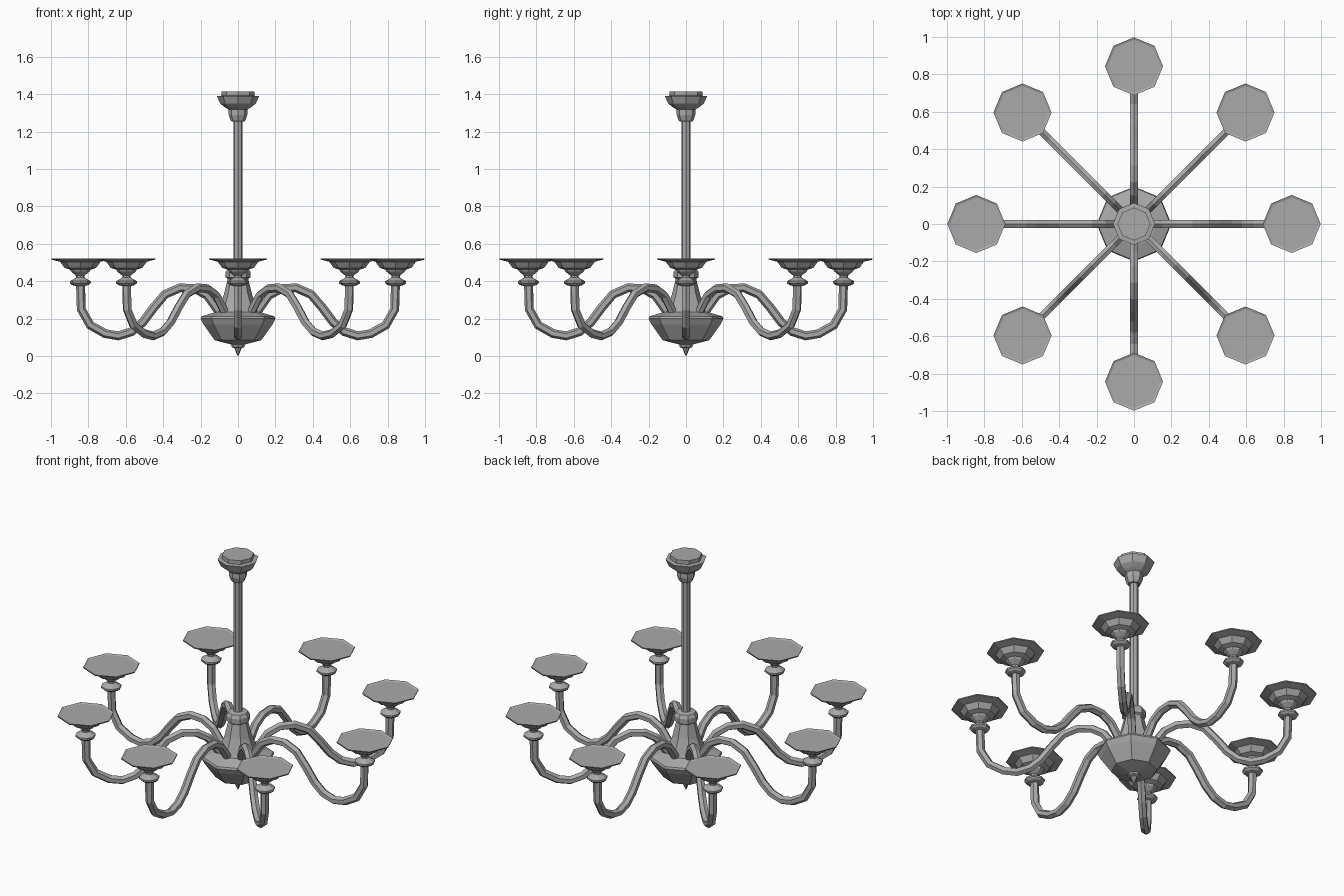
import bpy, bmesh, math
from mathutils import Matrix, Vector

cube = bpy.data.objects.get("Cube")
if cube:
    bpy.data.objects.remove(cube)

metal = bpy.data.materials.new("grey_metal")
metal.use_nodes = True
GREY = (0.4, 0.4, 0.4, 1)
metal.diffuse_color = GREY
metal.node_tree.nodes["Principled BSDF"].inputs["Base Color"].default_value = GREY


def make_object(name, bm, matrix):
    bmesh.ops.remove_doubles(bm, verts=bm.verts, dist=0.0001)
    bmesh.ops.recalc_face_normals(bm, faces=bm.faces)
    mesh = bpy.data.meshes.new(name)
    bm.to_mesh(mesh)
    bm.free()
    mesh.materials.append(metal)
    obj = bpy.data.objects.new(name, mesh)
    obj.matrix_world = matrix
    bpy.context.collection.objects.link(obj)
    return obj


def skin(bm, rings):
    """Join successive rings of points with quads and cap both ends."""
    loops = [[bm.verts.new(p) for p in ring] for ring in rings]
    n = len(loops[0])
    for a, b in zip(loops, loops[1:]):
        for i in range(n):
            j = (i + 1) % n
            bm.faces.new((a[i], a[j], b[j], b[i]))
    bm.faces.new(loops[0])
    bm.faces.new(loops[-1])


def lathe(name, profile, matrix=Matrix(), sides=8):
    bm = bmesh.new()
    turns = [math.tau * i / sides for i in range(sides)]
    skin(bm, [[(r * math.cos(t), r * math.sin(t), z) for t in turns] for r, z in profile])
    return make_object(name, bm, matrix)


def tube(name, path, radius, matrix, sides=6):
    """Sweep a polygon along a path lying in the xz plane."""
    pts = [Vector((x, 0, z)) for x, z in path]
    rings = []
    for i, p in enumerate(pts):
        d = (pts[min(i + 1, len(pts) - 1)] - pts[max(i - 1, 0)]).normalized()
        side = Vector((0, 1, 0))
        up = d.cross(side)
        turns = [math.tau * k / sides for k in range(sides)]
        rings.append([p + radius * (math.cos(t) * up + math.sin(t) * side) for t in turns])
    bm = bmesh.new()
    skin(bm, rings)
    return make_object(name, bm, matrix)


# Central column: finial, bowl, flared neck, rod and ceiling canopy
lathe("finial", [(0.002, 0), (0.017, 0.035), (0.018, 0.042), (0.035, 0.048), (0.035, 0.06), (0.02, 0.075)])
lathe("bowl", [(0.03, 0.06), (0.125, 0.085), (0.185, 0.17), (0.2, 0.2), (0.195, 0.212), (0.12, 0.235)])
lathe("neck", [(0.12, 0.22), (0.105, 0.25), (0.075, 0.33), (0.055, 0.41), (0.052, 0.42)])
lathe("neck_collar", [(0.05, 0.41), (0.066, 0.42), (0.066, 0.45), (0.055, 0.47), (0.03, 0.475)])
lathe("rod", [(0.025, 0.46), (0.025, 1.27)])
lathe("ceiling_canopy", [(0.035, 1.255), (0.04, 1.262), (0.05, 1.29), (0.05, 1.318), (0.07, 1.33),
                         (0.095, 1.35), (0.113, 1.39), (0.088, 1.392), (0.088, 1.415)])

# Curved arms with a drip ring and a shallow dish at each tip
ARM = [(0.09, 0.22), (0.125, 0.27), (0.165, 0.325), (0.23, 0.36), (0.31, 0.365), (0.39, 0.33),
       (0.45, 0.26), (0.51, 0.18), (0.57, 0.13), (0.64, 0.108), (0.71, 0.12), (0.79, 0.165),
       (0.838, 0.25), (0.842, 0.39)]
RING = [(0.025, 0.375), (0.045, 0.38), (0.056, 0.39), (0.056, 0.4), (0.035, 0.412), (0.022, 0.42)]
DISH = [(0.022, 0.41), (0.022, 0.43), (0.05, 0.452), (0.055, 0.462), (0.085, 0.472), (0.108, 0.504),
        (0.155, 0.516), (0.155, 0.522), (0.142, 0.517)]
for n in range(8):
    spin = Matrix.Rotation(math.tau * n / 8, 4, "Z")
    tip = spin @ Matrix.Translation((0.843, 0, 0))
    tube(f"arm_{n + 1}", ARM, 0.024, spin)
    lathe(f"drip_ring_{n + 1}", RING, tip)
    lathe(f"dish_{n + 1}", DISH, tip)
